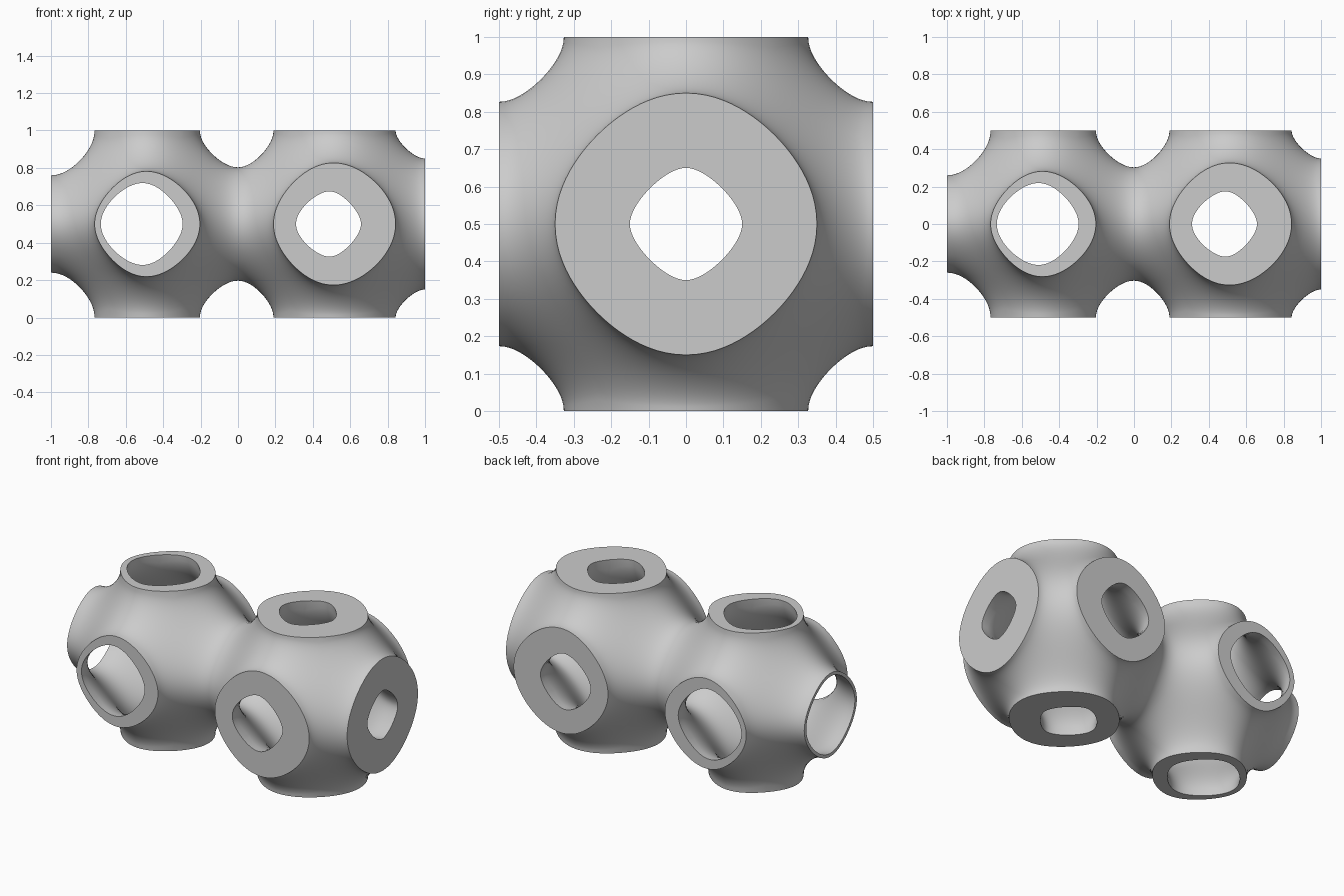
import bpy
import bmesh
import math
from mathutils import Vector

default = bpy.data.objects.get("Cube")
if default:
    bpy.data.objects.remove(default, do_unlink=True)

ANGLES = 96      # divisions around each opening
RINGS = 14       # divisions from an opening to the cell edge
STEPS = 28       # bisection steps
TAU = math.tau


def inside(p):
    """True on the chamber side of the triply periodic mid-surface."""
    return sum(math.cos(TAU * c) for c in p) > 0


def bisect(test, low, high):
    for _ in range(STEPS):
        mid = (low + high) / 2
        if test(mid):
            low = mid
        else:
            high = mid
    return (low + high) / 2


def half_wall(x):
    """Half the wall thickness, easing from thin to thick across each cell."""
    start, end = (0.01, 0.053) if x < 0 else (0.053, 0.1)
    u = x + 1 if x < 0 else x
    return start + (end - start) * u * u * (3 - 2 * u)


def face_point(axis, sign, radius, angle):
    """Point on one face of the unit cell, in polar coordinates."""
    p = Vector()
    p[axis] = sign * 0.5
    p[(axis + 1) % 3] = radius * math.cos(angle)
    p[(axis + 2) % 3] = radius * math.sin(angle)
    return p


def middle_loops(axis, sign):
    """Loops of mid-surface points from an opening out to the cell edge."""
    loops = [[] for _ in range(RINGS + 1)]
    for i in range(ANGLES):
        angle = TAU * i / ANGLES
        edge = 0.5 / max(abs(math.cos(angle)), abs(math.sin(angle)))
        rim = bisect(lambda r: inside(face_point(axis, sign, r, angle)), 0, edge)
        for k, loop in enumerate(loops):
            p = face_point(axis, sign, rim + (edge - rim) * k / RINGS, angle)
            if k:
                p *= bisect(lambda s: inside(p * s), 0, 1)
            loop.append(p)
    return loops


def bridge(bm, loop_a, loop_b):
    for i in range(ANGLES):
        j = (i + 1) % ANGLES
        bm.faces.new((loop_a[i], loop_a[j], loop_b[j], loop_b[i]))


def skin(bm, loops, centre, side):
    """Skin offset along the surface normal; returns the loop at the opening."""
    rows = []
    for loop in loops:
        row = []
        for p in loop:
            normal = Vector([math.sin(TAU * c) for c in p]).normalized()
            offset = normal * side * half_wall(p.x + centre)
            row.append(bm.verts.new(p + offset + Vector((centre, 0, 0.5))))
        rows.append(row)
    for row_a, row_b in zip(rows, rows[1:]):
        bridge(bm, row_a, row_b)
    return rows[0]


# Two cells, each with an outer and an inner skin and flat rims at the openings
bm = bmesh.new()
for axis in range(3):
    for sign in (-1, 1):
        loops = middle_loops(axis, sign)
        for centre in (-0.5, 0.5):
            outer = skin(bm, loops, centre, 1)
            inner = skin(bm, loops, centre, -1)
            joint = axis == 0 and sign * centre < 0
            if not joint:
                bridge(bm, outer, inner)
bmesh.ops.remove_doubles(bm, verts=bm.verts, dist=0.0002)
bmesh.ops.recalc_face_normals(bm, faces=bm.faces)

mesh = bpy.data.meshes.new("lattice_shell")
bm.to_mesh(mesh)
bm.free()
shell = bpy.data.objects.new("lattice_shell", mesh)
bpy.context.collection.objects.link(shell)

# Plain grey
grey = bpy.data.materials.new("plain grey")
grey.use_nodes = True
colour = (0.6, 0.6, 0.6, 1)
grey.diffuse_color = colour
grey.node_tree.nodes["Principled BSDF"].inputs["Base Color"].default_value = colour
mesh.materials.append(grey)

# Smooth skins with crisp rims
bpy.ops.object.select_all(action="DESELECT")
shell.select_set(True)
bpy.context.view_layer.objects.active = shell
bpy.ops.object.shade_smooth_by_angle(angle=math.radians(40))
